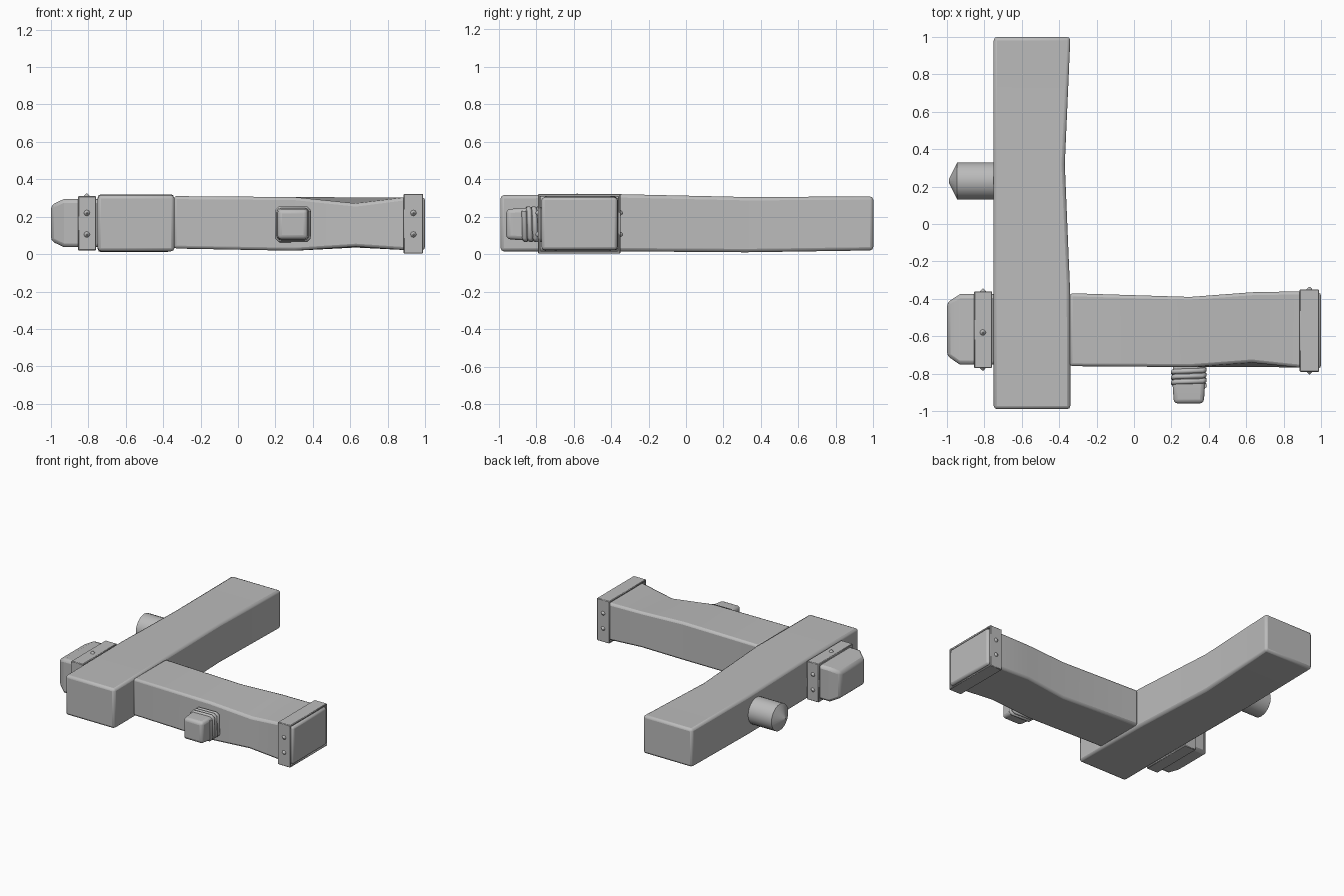
import bpy, bmesh, math
from mathutils import Vector

cube = bpy.data.objects.get("Cube")
if cube:
    bpy.data.objects.remove(cube)

grey = bpy.data.materials.new("plain grey")
grey.use_nodes = True
colour = (0.5, 0.5, 0.5, 1)
grey.diffuse_color = colour
grey.node_tree.nodes["Principled BSDF"].inputs["Base Color"].default_value = colour


def finish(name, bm, bevel=0, segments=2, angle=30):
    bmesh.ops.recalc_face_normals(bm, faces=bm.faces)
    mesh = bpy.data.meshes.new(name)
    bm.to_mesh(mesh)
    bm.free()
    mesh.materials.append(grey)
    obj = bpy.data.objects.new(name, mesh)
    bpy.context.collection.objects.link(obj)
    if bevel:
        mod = obj.modifiers.new("soft edges", "BEVEL")
        mod.width = bevel
        mod.segments = segments
        mod.limit_method = "ANGLE"
        mod.angle_limit = math.radians(45)
    bpy.ops.object.select_all(action="DESELECT")
    bpy.context.view_layer.objects.active = obj
    obj.select_set(True)
    bpy.ops.object.shade_smooth_by_angle(angle=math.radians(angle))
    return obj


def rect(a0, a1, b0, b1):
    return [(a0, b0), (a1, b0), (a1, b1), (a0, b1)]


def place(axis, t, a, b):
    return (t, a, b) if axis == "x" else (a, t, b)


def loft(name, axis, sections, bevel, segments=2):
    # Skin four-cornered sections along x or y and close both ends
    bm = bmesh.new()
    rings = [[bm.verts.new(place(axis, t, a, b)) for a, b in corners]
             for t, corners in sections]
    for r, s in zip(rings, rings[1:]):
        for i in range(4):
            j = (i + 1) % 4
            bm.faces.new((r[i], r[j], s[j], s[i]))
    bm.faces.new(rings[0])
    bm.faces.new(rings[-1])
    return finish(name, bm, bevel, segments)


def collar(name, x0, x1, outer, wall):
    # Rectangular band with an open middle
    y0, y1, z0, z1 = outer
    inner = (y0 + wall, y1 - wall, z0 + wall, z1 - wall)
    bm = bmesh.new()
    loops = [[bm.verts.new((x, y, z)) for y, z in rect(*size)]
             for x, size in ((x0, outer), (x1, outer), (x1, inner), (x0, inner))]
    for k in range(4):
        r, s = loops[k], loops[(k + 1) % 4]
        for i in range(4):
            j = (i + 1) % 4
            bm.faces.new((r[i], r[j], s[j], s[i]))
    return finish(name, bm, 0.004, 1)


def cone(name, base, direction, r1, r2, length, sides=8):
    direction = Vector(direction)
    bm = bmesh.new()
    bmesh.ops.create_cone(bm, cap_ends=True, segments=sides,
                          radius1=r1, radius2=r2, depth=length)
    turn = Vector((0, 0, 1)).rotation_difference(direction).to_matrix()
    bmesh.ops.rotate(bm, matrix=turn, verts=bm.verts)
    bmesh.ops.translate(bm, vec=Vector(base) + direction * length / 2, verts=bm.verts)
    return finish(name, bm, angle=25)


# Long beam with a worn inner side
loft("long_beam", "y", [
    (-0.99, rect(-0.75, -0.34, 0.015, 0.315)),
    (-0.35, rect(-0.75, -0.342, 0.015, 0.32)),
    (0.32, rect(-0.75, -0.37, 0.01, 0.305)),
    (1.0, rect(-0.75, -0.34, 0.02, 0.308)),
], 0.018)

# Cross beam with a hollow cut along its upper front edge
loft("cross_beam", "x", [
    (-0.345, rect(-0.76, -0.37, 0.03, 0.31)),
    (0.3, rect(-0.765, -0.39, 0.018, 0.305)),
    (0.63, [(-0.765, 0.04), (-0.365, 0.035), (-0.365, 0.305), (-0.74, 0.27)]),
    (0.89, rect(-0.768, -0.36, 0.022, 0.303)),
    (1.0, rect(-0.772, -0.367, 0.022, 0.304)),
], 0.016)

# Tenon poking out on the far side
loft("tenon", "x", [
    (-1.0, rect(-0.705, -0.42, 0.07, 0.262)),
    (-0.93, rect(-0.752, -0.375, 0.037, 0.295)),
    (-0.7, rect(-0.752, -0.375, 0.037, 0.295)),
], 0.02)

# Metal collars and their studs
collar("end_collar", 0.885, 0.99, (-0.79, -0.35, 0.003, 0.322), 0.014)
collar("tenon_collar", -0.855, -0.758, (-0.77, -0.36, 0.02, 0.31), 0.03)
for label, x, y0, y1 in (("end", 0.938, -0.79, -0.35), ("tenon", -0.808, -0.77, -0.36)):
    for z in (0.105, 0.22):
        cone(label + "_front_stud", (x, y0, z), (0, -1, 0), 0.016, 0.003, 0.014)
        cone(label + "_back_stud", (x, y1, z), (0, 1, 0), 0.016, 0.003, 0.014)
cone("tenon_top_stud", (-0.808, -0.58, 0.31), (0, 0, 1), 0.016, 0.003, 0.014)

# Round side peg with a shallow pointed end
side = (-1, 0, 0)
cone("side_peg", (-0.72, 0.23, 0.16), side, 0.1, 0.1, 0.225, 24)
cone("side_peg_tip", (-0.945, 0.23, 0.16), side, 0.1, 0.008, 0.045, 24)

# Square front peg
cx, cz = 0.293, 0.16
loft("front_peg", "y", [
    (y, rect(cx - h, cx + h, cz - h, cz + h))
    for y, h in ((-0.96, 0.08), (-0.87, 0.086), (-0.7, 0.084))
], 0.022, 3)

# Cord wound around the front peg
curve = bpy.data.curves.new("peg_cord", "CURVE")
curve.dimensions = "3D"
curve.bevel_depth = 0.014
curve.bevel_resolution = 2
curve.use_fill_caps = True
turn = [(sx * a, sz * b) for sx, sz, a, b in (
    (-1, -1, 0.07, 0.083), (1, -1, 0.07, 0.083), (1, -1, 0.083, 0.07), (1, 1, 0.083, 0.07),
    (1, 1, 0.07, 0.083), (-1, 1, 0.07, 0.083), (-1, 1, 0.083, 0.07), (-1, -1, 0.083, 0.07))]
count = 3 * len(turn) + 4
spline = curve.splines.new("POLY")
spline.points.add(count - 1)
for i, point in enumerate(spline.points):
    dx, dz = turn[i % len(turn)]
    point.co = (cx + dx, -0.77 - 0.095 * i / (count - 1), cz + dz, 1)
cord = bpy.data.objects.new("peg_cord", curve)
bpy.context.collection.objects.link(cord)
curve.materials.append(grey)
bpy.ops.object.select_all(action="DESELECT")
bpy.context.view_layer.objects.active = cord
cord.select_set(True)
bpy.ops.object.convert(target="MESH")
bpy.ops.object.shade_smooth_by_angle(angle=math.radians(50))
